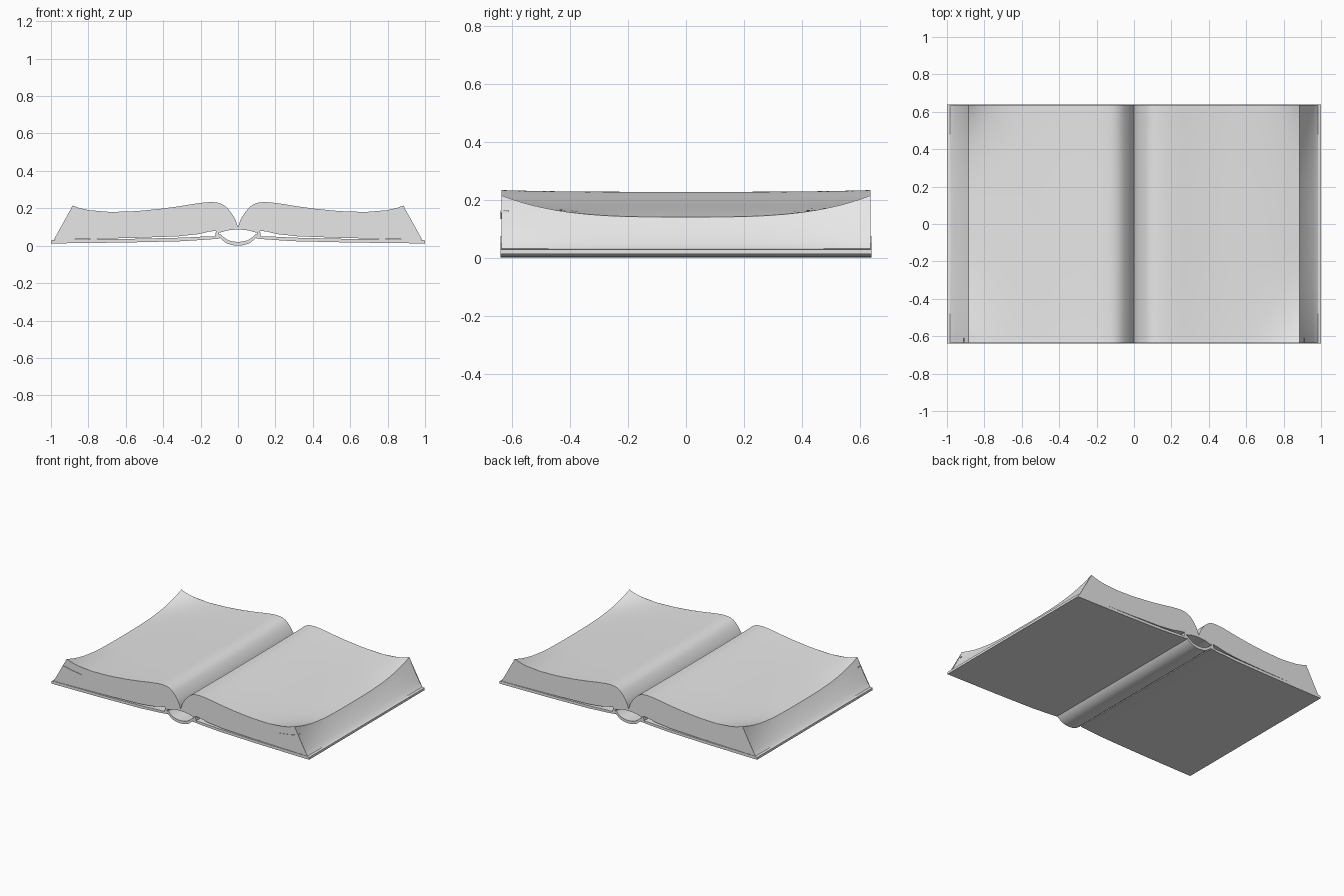
import bpy, bmesh, math
from mathutils import Vector

if "Cube" in bpy.data.objects:
    bpy.data.objects.remove(bpy.data.objects["Cube"])

HALF = 0.64  # half the book's height along y

paper = bpy.data.materials.new("light grey")
paper.diffuse_color = (0.8, 0.8, 0.8, 1)
paper.use_nodes = True
paper.node_tree.nodes["Principled BSDF"].inputs["Base Color"].default_value = paper.diffuse_color


def smooth_path(pts, steps=4):
    """Catmull-Rom curve through the given 2D points."""
    p = [Vector(q) for q in pts]
    p = [2 * p[0] - p[1]] + p + [2 * p[-1] - p[-2]]
    out = []
    for i in range(1, len(p) - 2):
        a, b, c, d = p[i - 1:i + 3]
        for k in range(steps):
            t = k / steps
            out.append(0.5 * (2 * b + (c - a) * t + (2 * a - 5 * b + 4 * c - d) * t * t
                              + (3 * b - a - 3 * c + d) * t ** 3))
    return out + [p[-2]]


def loft(name, section, ys, side=1, angle=35):
    """Closed solid swept along y; section(y) gives the (x, z) outline."""
    bm = bmesh.new()
    rings = [[bm.verts.new((side * x, y, z)) for x, z in section(y)] for y in ys]
    n = len(rings[0])
    for r, s in zip(rings, rings[1:]):
        for i in range(n):
            j = (i + 1) % n
            bm.faces.new((r[i], r[j], s[j], s[i]))
    caps = [bm.faces.new(rings[0]), bm.faces.new(rings[-1])]
    bmesh.ops.triangulate(bm, faces=caps)
    bmesh.ops.recalc_face_normals(bm, faces=bm.faces)
    mesh = bpy.data.meshes.new(name)
    bm.to_mesh(mesh)
    bm.free()
    mesh.materials.append(paper)
    ob = bpy.data.objects.new(name, mesh)
    bpy.context.collection.objects.link(ob)
    bpy.ops.object.select_all(action='DESELECT')
    ob.select_set(True)
    bpy.context.view_layer.objects.active = ob
    bpy.ops.object.shade_smooth_by_angle(angle=math.radians(angle))
    return ob


# Page block outline: gutter, hump, falling page, fore edge, underside
page_top = smooth_path([(0.0, 0.10), (0.02, 0.15), (0.06, 0.20), (0.10, 0.222), (0.15, 0.227),
                        (0.22, 0.22), (0.32, 0.204), (0.45, 0.187), (0.60, 0.174),
                        (0.76, 0.158), (0.885, 0.14)])
fore_edge = smooth_path([(0.885, 1.0), (0.905, 0.75), (0.935, 0.42), (0.965, 0.14), (0.985, 0.0)], 3)[1:]
page_under = [(0.80, 0.036), (0.55, 0.042), (0.32, 0.05), (0.21, 0.062), (0.155, 0.075), (0.12, 0.08),
              (0.105, 0.068), (0.09, 0.072), (0.06, 0.081), (0.03, 0.085), (0.0, 0.086)]


def page_section(y):
    # Outer corners curl up towards both ends
    curl = (abs(y) / HALF) ** 3.3
    out = [(x, z + curl * (0.07 * max(0, (x - 0.4) / 0.485) ** 4 + 0.006 * min(1, x / 0.1)))
           for x, z in page_top]
    rim = out[-1][1]
    out += [(x, 0.032 + (rim - 0.032) * f) for x, f in fore_edge]
    return out + page_under


ys = [HALF * 0.995 * math.sin(math.pi / 2 * (i / 14 - 1)) for i in range(29)]

# Thin hard cover, rising gently towards the spine hinge
cover = [(1.0, 0.012), (0.6, 0.017), (0.3, 0.024), (0.16, 0.033), (0.10, 0.038),
         (0.10, 0.05), (0.16, 0.05), (0.3, 0.043), (0.6, 0.036), (0.97, 0.033), (1.0, 0.028)]

# Short hinge strip joining the cover, the spine and the pages
hinge = [(0.098, 0.038), (0.125, 0.038), (0.118, 0.075), (0.104, 0.075)]

# A loose leaf showing at the front corner
leaf = [(0.77, 0.133), (0.85, 0.142), (0.912, 0.156), (0.912, 0.162), (0.85, 0.148), (0.77, 0.137)]

for label, side in (("left", -1), ("right", 1)):
    loft(label + "_pages", page_section, ys, side)
    loft(label + "_cover", lambda y: cover, (-HALF, HALF), side, 20)
    loft(label + "_hinge", lambda y: hinge, (-HALF, HALF), side)
    loft(label + "_loose_leaf", lambda y: leaf, (-HALF, -HALF + 0.03), side)

# Rounded hollow spine
arc = [(-0.108, 0.058), (-0.09, 0.035), (-0.06, 0.012), (-0.03, 0.003), (0.0, 0.0)]
arc += [(-x, z) for x, z in reversed(arc[:-1])]
spine = arc + [(x * 0.86, z * 0.72 + 0.02) for x, z in reversed(arc)]
loft("spine", lambda y: spine, (-HALF, HALF))
